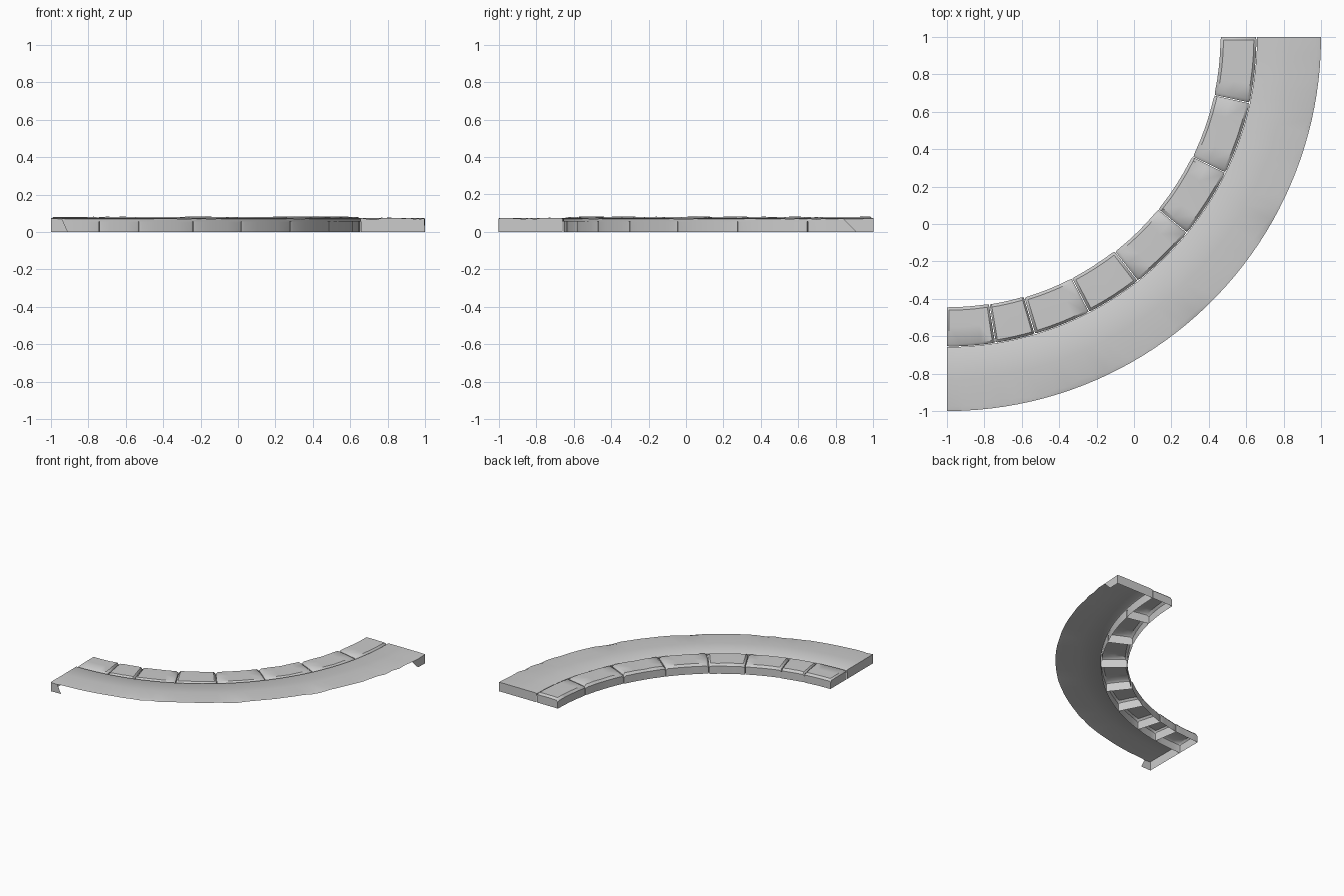
import bpy, bmesh, math, random

if "Cube" in bpy.data.objects:
    bpy.data.objects.remove(bpy.data.objects["Cube"])

random.seed(4)


def polar(r, deg, z):
    # quarter ring centred on (-1, 1); 0 deg points to -y, 90 deg to +x
    a = math.radians(deg)
    return (-1 + r * math.sin(a), 1 - r * math.cos(a), z)


def loft(bm, rings):
    rows = [[bm.verts.new(polar(*p)) for p in ring] for ring in rings]
    for a, b in zip(rows, rows[1:]):
        for i in range(len(a) - 1):
            bm.faces.new((a[i], a[i + 1], b[i + 1], b[i]))
    return rows


def finish(bm, name):
    # outward normals on an open-bottomed shell
    bmesh.ops.recalc_face_normals(bm, faces=bm.faces)
    if sum(f.normal.z * f.calc_area() for f in bm.faces) < 0:
        bmesh.ops.reverse_faces(bm, faces=bm.faces)
    mesh = bpy.data.meshes.new(name)
    bm.to_mesh(mesh)
    bm.free()
    ob = bpy.data.objects.new(name, mesh)
    bpy.context.collection.objects.link(ob)
    bpy.ops.object.select_all(action='DESELECT')
    ob.select_set(True)
    bpy.context.view_layer.objects.active = ob
    bpy.ops.object.shade_smooth_by_angle(angle=math.radians(40))


# curved pavement slab: open below, worn outer rim
bm = bmesh.new()
stops = [0, 1.7] + [2.6 + i * 82.8 / 40 for i in range(41)] + [87.4, 90]
rings = []
for d in stops:
    end = d in (0, 90)
    wear = 0.0 if end else random.choice((0, 0, 0.001, 0.004, 0.008))
    rim = 0.012 + random.uniform(0, 0.03)
    rings.append([(1.658, d, 0.055), (1.658, d, 0.069), (1.668, d, 0.075),
                  (1.83, d, 0.075 + random.uniform(-0.001, 0.001)),
                  (2 - rim, d, 0.075), (2.0, d, 0.073 - wear)])
rows = loft(bm, rings)

# slab end walls and the short returns of outer wall at each end
for row, d, top, low in ((rows[0], 0, rows[1][-1], 2.6),
                         (rows[-1], 90, rows[-3][-1], 87.4)):
    foot = [bm.verts.new((v.co.x, v.co.y, 0)) for v in row[1:]]
    for i in range(len(foot) - 1):
        bm.faces.new((row[i + 1], row[i + 2], foot[i + 1], foot[i]))
    tip = bm.verts.new(polar(2.0, low, 0))
    edge = [top] if d == 0 else [rows[-2][-1], top]
    bm.faces.new([row[-1]] + edge + [tip, foot[-1]])
finish(bm, "pavement_slab")

# kerb stones with softened edges, open below
joints = [0, 9.0, 16.5, 27.35, 38.05, 50.8, 64.0, 77.7, 90]
for k, (a, b) in enumerate(zip(joints, joints[1:])):
    a += 0.08 if k else 0
    b -= 0.08 if k < 7 else 0
    r0 = 1.447 + 0.0025 * k + random.uniform(-0.002, 0.002)
    r1 = 1.655
    bm = bmesh.new()
    rings = []
    for t in (0, 0.05, 0.28, 0.5, 0.72, 0.95, 1):
        d = a + (b - a) * t
        end = t in (0, 1)
        top = 0.066 if end else 0.078 + random.uniform(-0.001, 0.003)
        sh = 0.052 if end else 0.062
        o = 0.003 if end else 0
        rings.append([(r0 + o, d, 0), (r0 + o, d, sh), (r0 + 0.016, d, top),
                      (1.55, d, top + 0.001), (r1 - 0.014, d, top),
                      (r1 - o, d, sh + 0.004), (r1 - o, d, 0)])
    rows = loft(bm, rings)
    bm.faces.new(rows[0])
    bm.faces.new(rows[-1])
    finish(bm, "kerb_stone_%d" % (k + 1))
